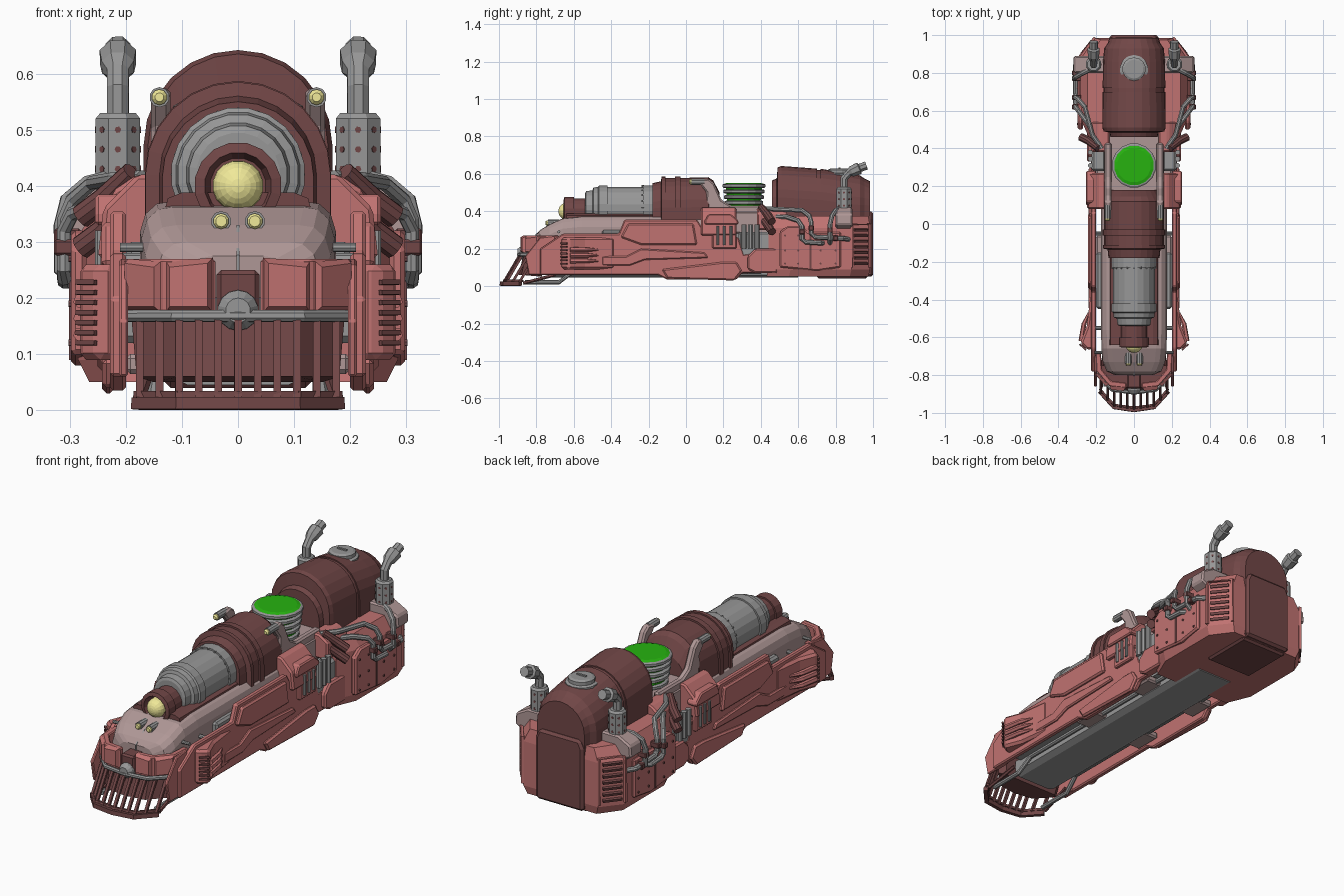
import bpy, bmesh
from math import sin, cos, pi
from mathutils import Vector as V


def material(name, rgb):
    m = bpy.data.materials.new(name)
    m.diffuse_color = (*rgb, 1)
    return m


SALMON = material("salmon", (0.53, 0.17, 0.165))
MAROON = material("maroon", (0.165, 0.062, 0.062))
PINK = material("pale_pink", (0.43, 0.31, 0.305))
GREEN = material("green", (0.02, 0.45, 0.005))
YELLOW = material("lamp_yellow", (0.88, 0.82, 0.32))
GREY = material("steel_grey", (0.31, 0.31, 0.31))


def skin(name, rings, mat=GREY, mirror=False, bevel=0):
    """Closed solid skinned through equal-length rings of points."""
    bm = bmesh.new()
    vs = [[bm.verts.new(p) for p in r] for r in rings]
    n = len(vs[0])
    for a, b in zip(vs, vs[1:]):
        for i in range(n):
            bm.faces.new((a[i], a[(i + 1) % n], b[(i + 1) % n], b[i]))
    bm.faces.new(vs[0])
    bm.faces.new(vs[-1])
    bmesh.ops.recalc_face_normals(bm, faces=bm.faces)
    me = bpy.data.meshes.new(name)
    bm.to_mesh(me)
    bm.free()
    ob = bpy.data.objects.new(name, me)
    bpy.context.collection.objects.link(ob)
    me.materials.append(mat)
    if bevel:
        b = ob.modifiers.new("bevel", 'BEVEL')
        b.width, b.segments, b.limit_method = bevel, 1, 'ANGLE'
    if mirror:
        ob.modifiers.new("mirror", 'MIRROR')
    return ob


def prism(name, pts, axis, a, b, mat=GREY, mirror=False, bevel=0):
    put = {'x': lambda p, t: (t, p[0], p[1]), 'y': lambda p, t: (p[0], t, p[1]),
           'z': lambda p, t: (p[0], p[1], t)}[axis]
    return skin(name, [[put(p, t) for p in pts] for t in (a, b)], mat, mirror, bevel)


def box(name, x, y, z, mat=GREY, mirror=False, bevel=0):
    return prism(name, [(x[0], y[0]), (x[1], y[0]), (x[1], y[1]), (x[0], y[1])], 'z', *z, mat, mirror, bevel)


def turn(name, profile, centre, axis, n=16, mat=GREY, mirror=False):
    """Revolve (position, radius) pairs about an axis through centre."""
    rings = []
    for t, r in profile:
        c = [(r * cos(2 * pi * (i + .5) / n), r * sin(2 * pi * (i + .5) / n)) for i in range(n)]
        rings.append([(centre[0] + u, t, centre[1] + v) if axis == 'y' else
                      (centre[0] + u, centre[1] + v, t) for u, v in c])
    return skin(name, rings, mat, mirror)


def tube(name, path, r, mat=GREY, mirror=False, n=8):
    path = [V(p) for p in path]
    rs = r if isinstance(r, list) else [r] * len(path)
    rings, u = [], V((0.13, 0.27, 0.95))
    for i, p in enumerate(path):
        t = (path[min(i + 1, len(path) - 1)] - path[max(i - 1, 0)]).normalized()
        if i == 0 and abs(t.z) > .8:
            u = V((1, 0.02, 0))
        u = (u - t * u.dot(t)).normalized()
        w = t.cross(u)
        rings.append([p + rs[i] * (u * cos(2 * pi * (k + .5) / n) + w * sin(2 * pi * (k + .5) / n)) for k in range(n)])
    return skin(name, rings, mat, mirror)


def arched(name, stations, base, mat, n=12):
    """Round-topped body through (y, half width, top) stations."""
    rings = []
    for y, w, top in stations:
        arc = [(-w * cos(pi * i / n), y, top - w + w * sin(pi * i / n)) for i in range(n + 1)]
        rings.append([(-w, y, base)] + arc + [(w, y, base)])
    return skin(name, rings, mat)


# Chassis and inner core
prism("chassis_keel", [(-.12, .12), (-.12, .06), (-.09, .045), (.09, .045), (.12, .06), (.12, .12)], 'y', -.74, .6)
box("core_block", (-.15, .15), (-.7, .55), (.11, .3))
box("core_deck", (-.16, .16), (.1, .52), (.28, .4), PINK, bevel=.01)
box("side_tank", (.14, .2), (-.45, -.15), (.2, .3), GREY, True, .01)
for y in (-.55, -.05, .25):
    tube("cross_strut", [(.1, y, .27), (.215, y, .27)], .01, mirror=True)
tube("front_hinge_rod", [(.14, -.68, .29), (.21, -.68, .29)], .008, mirror=True)
tube("lower_pipe", [(.15, -.86, .02), (.15, -.68, .02), (.14, -.6, .08), (.14, .4, .08)], .012, mirror=True)
for y in (-.2, .2):
    box("keel_bracket", (.1, .2), (y, y + .14), (.065, .1), PINK, True, .008)

# Hood with rounded fenders
rings = []
for y, w, top in ((-.8, .1, .275), (-.78, .145, .3), (-.73, .165, .33), (-.66, .172, .362), (-.56, .175, .372), (.12, .175, .372)):
    half = [(w, .2), (w, top - .055), (w - .01, top - .022), (w - .03, top - .004), (w - .055, top)]
    rings.append([(x, y, z) for x, z in half] + [(-x, y, z) for x, z in reversed(half)])
skin("hood", rings, PINK)
prism("boiler_saddle", [(-.135, .34), (-.125, .378), (-.1, .388), (.1, .388), (.125, .378), (.135, .34)], 'y', -.64, -.12, MAROON)
tube("hood_seam", [(0, -.803, .21), (0, -.803, .275), (0, -.732, .328)], .004, GREY, n=4)

# Boiler, headlight and barrel
turn("headlight_housing", [(-.62, .05), (-.655, .06), (-.65, .078), (-.6, .078), (-.6, .07), (-.53, .07)], (0, .40), 'y', 16, MAROON)
turn("headlight", [(-.6, .045)] + [(-.64 - .042 * sin(a * pi / 12), .045 * cos(a * pi / 12) + .0005) for a in range(7)], (0, .40), 'y', 16, YELLOW)
turn("boiler_barrel", [(-.54, .075), (-.535, .088), (-.5, .093), (-.495, .108), (-.47, .112), (-.465, .12), (-.42, .12),
                       (-.42, .112), (-.23, .112), (-.23, .12), (-.17, .12)], (0, .42), 'y', 20)
arched("boiler_shroud", [(-.18, .135, .55), (-.135, .14, .56), (-.13, .165, .585), (-.11, .165, .585), (-.11, .158, .578),
                         (-.06, .158, .578), (-.06, .166, .587), (-.03, .166, .587), (-.03, .158, .578), (.12, .158, .582),
                         (.145, .14, .565), (.18, .12, .5)], .3, MAROON)
for i in range(11):
    a = pi * i / 10
    x, z = .116 * cos(a), .42 + .116 * sin(a)
    tube("barrel_bolt", [(x, -.237, z), (x, -.225, z)], .004, n=6)
turn("nose_lamp", [(-.68, .014), (-.745, .014), (-.75, .01)], (.03, .337), 'y', 10, YELLOW, True)
turn("nose_lamp_rim", [(-.68, .018), (-.738, .018)], (.03, .337), 'y', 10, GREY, True)

# Brackets carrying the upper lamps
prism("lamp_bracket", [(.06, .565), (.12, .575), (.15, .55), (.19, .46), (.24, .43), (.43, .43), (.43, .36), (.1, .36), (.11, .5)],
      'x', .12, .155, PINK, True, .008)
turn("upper_lamp_rim", [(.03, .018), (.1, .018)], (.14, .558), 'y', 10, GREY, True)
turn("upper_lamp", [(.04, .014), (.022, .014), (.015, .008)], (.14, .558), 'y', 10, YELLOW, True)

# Green reactor with stacked rings
turn("reactor_core", [(.4, .085), (.54, .1)], (0, .31), 'z', 16, GREEN)
for z, r in ((.40, .1), (.435, .105), (.465, .11), (.495, .113), (.525, .118)):
    turn("reactor_ring", [(z, r - .008), (z + .005, r), (z + .017, r), (z + .022, r - .008)], (0, .31), 'z', 16)
turn("reactor_lid", [(.53, .106), (.547, .106), (.552, .09)], (0, .31), 'z', 16, GREEN)

# Rear tank
arched("rear_tank", [(.46, .125, .565), (.485, .13, .575), (.49, .16, .635), (.51, .168, .642), (.7, .166, .628), (.7, .161, .622),
                     (.72, .161, .621), (.72, .166, .627), (.86, .164, .605), (.93, .158, .592), (.955, .14, .575),
                     (.985, .13, .56)], .3, MAROON)
turn("tank_hatch", [(.57, .075), (.6, .075), (.605, .062), (.622, .062), (.628, .05)], (0, .82), 'z', 14)
box("hatch_handle", (-.025, .025), (.815, .825), (.626, .634))

# Rear body with chamfered corners, rear door and vents
plan = [(.16, .985), (.205, .985), (.285, .885), (.285, .56), (.23, .44)]
plan += [(-x, y) for x, y in reversed(plan)]
skin("rear_body", [[(x * s, y - d, z) for x, y in plan] for z, s, d in
                   ((.05, .93, .01), (.09, 1, 0), (.31, 1, 0), (.375, .86, .01))], SALMON)
prism("rear_door", [(-.13, .05), (-.13, .36), (-.11, .4), (.11, .4), (.13, .36), (.13, .05)], 'y', .93, 1.0, MAROON, False, .012)
box("rear_underside", (-.13, .13), (.7, .97), (.04, .07), MAROON, bevel=.01)
tube("vent_frame", [(.286, .885, .1), (.286, .885, .33), (.21, .982, .33), (.21, .982, .1)], .009, SALMON, True, 4)
for i in range(7):
    z = .12 + i * .03
    tube("rear_vent_slat", [(.278, .9, z), (.222, .97, z)], .009, MAROON, True, 4)
prism("rear_side_panel", [(.5, .1), (.5, .29), (.54, .32), (.62, .32), (.65, .29), (.83, .29), (.83, .1), (.7, .08)], 'x', .27, .298, SALMON, True, .008)
for y in (.53, .6, .72, .8):
    for z in (.12, .19, .27):
        tube("rear_bolt", [(.29, y, z), (.302, y, z)], .006, MAROON, True, 6)
box("panel_seam", (.29, .301), (.66, .672), (.09, .29), MAROON, True)
prism("rear_shoulder", [(.15, .34), (.15, .42), (.25, .42), (.315, .385), (.32, .33), (.27, .3)], 'y', .8, .89, PINK, True, .008)

# Exhaust stacks with perforated sleeves
turn("exhaust_sleeve", [(.38, .036), (.415, .043), (.52, .043), (.53, .034)], (.214, .845), 'z', 8, GREY, True)
tube("exhaust_pipe", [(.214, .845, .52), (.214, .845, .575), (.214, .87, .603), (.214, .885, .612), (.214, .925, .63), (.214, .93, .632),
                      (.214, .965, .645)], [.021, .021, .021, .031, .035, .024, .024], mirror=True)
for k in range(8):
    c, s = cos(k * pi / 4), sin(k * pi / 4)
    for z in (.43, .465, .5):
        tube("sleeve_hole", [(.214 + .035 * c, .845 + .035 * s, z), (.214 + .0412 * c, .845 + .0412 * s, z)], .006, MAROON, True, 6)

# Pipework on the rear flanks
for path in ([(.17, .4, .415), (.22, .47, .412), (.26, .62, .405), (.295, .66, .375), (.31, .67, .34), (.31, .67, .28), (.31, .69, .262), (.31, .84, .255), (.28, .87, .25)],
             [(.18, .43, .375), (.25, .54, .37), (.295, .6, .35), (.31, .62, .32), (.31, .62, .25), (.31, .64, .235), (.31, .72, .23), (.28, .74, .23)],
             [(.21, .83, .42), (.27, .8, .405), (.305, .78, .375), (.316, .77, .33), (.316, .77, .25), (.28, .77, .22)]):
    tube("flank_pipe", path, .013, mirror=True)
for y, z in ((.67, .31), (.77, .3), (.62, .29), (.8, .256)):
    box("pipe_clamp", (.28, .328), (y - .014, y + .014), (z - .014, z + .014), MAROON, True, .004)

# Middle shoulders and machinery
prism("mid_shoulder", [(.15, .42), (.18, .42), (.24, .36), (.25, .27), (.15, .27)], 'y', .08, .27, SALMON, True, .008)
prism("mid_shoulder_rear", [(.13, .42), (.18, .42), (.225, .39), (.225, .3), (.13, .3)], 'y', .38, .54, SALMON, True, .008)
prism("mid_cowl", [(.1, .35), (.12, .385), (.24, .385), (.28, .35), (.28, .33), (.1, .33)], 'x', .2, .255, SALMON, True, .006)
for z in (.29, .345):
    tube("ram_cylinder", [(.19, .40, z + .08), (.24, .44, z + .03), (.28, .46, z)], [.018, .022, .022], MAROON, True, 10)
box("machinery_block", (.15, .225), (.28, .46), (.12, .29), GREY, True, .012)
for y in (.31, .345, .38):
    tube("machinery_cylinder", [(.23, y, .2), (.23, y, .33)], .014, mirror=True)
box("ladder_plate", (.22, .245), (.14, .27), (.2, .3), SALMON, True, .006)
for y in (.17, .205, .24):
    tube("ladder_rod", [(.247, y, .22), (.247, y, .32)], .008, mirror=True)

# Side armour with raised panels and flared front
prism("side_armour", [(-.78, .06), (-.78, .2), (-.66, .28), (-.36, .28), (-.33, .355), (.06, .355), (.1, .29), (.28, .26), (.31, .17),
                      (.46, .19), (.46, .07), (.3, .07), (.27, .035), (-.1, .035), (-.15, .06)], 'x', .2, .228, SALMON, True, .006)
prism("upper_panel", [(-.35, .26), (-.31, .335), (.04, .335), (.06, .22), (-.24, .22)], 'x', .22, .243, SALMON, True, .008)
prism("lower_rail", [(-.45, .16), (-.32, .16), (-.24, .2), (.1, .18), (.12, .15), (-.22, .14), (-.3, .11), (-.45, .11)], 'x', .22, .24, SALMON, True, .006)
prism("lower_skirt", [(-.1, .04), (-.13, .09), (.2, .13), (.27, .13), (.3, .08), (.26, .03)], 'x', .22, .242, SALMON, True, .008)
prism("rear_link", [(.33, .09), (.33, .16), (.37, .2), (.49, .2), (.49, .07), (.37, .07)], 'x', .21, .25, SALMON, True, .008)
flare = [(.2, -.38), (.23, -.38), (.25, -.54), (.285, -.63), (.25, -.665), (.22, -.665), (.2, -.58)]
prism("flare_plate", flare, 'z', .09, .26, SALMON, True, .012)
for i in range(7):
    z = .12 + i * .018
    tube("flare_vent_slat", [(.287, -.636, z), (.254, -.667, z)], .006, MAROON, True, 4)
for z in (.135, .165, .195):
    tube("flare_fin", [(.28, -.62, z), (.265, -.53, z), (.24, -.47, z)], [.014, .013, .005], SALMON, True, 6)

# Front bumper
bumper = [(.04, -.87), (.13, -.86), (.2, -.78), (.205, -.68), (.175, -.68), (.17, -.77), (.12, -.83), (.04, -.84)]
prism("bumper", bumper, 'z', .165, .27, SALMON, True, .005)
skin("bumper_panel", [[(.045, -.866, .175), (.128, -.858, .175), (.128, -.858, .265), (.045, -.866, .272)],
                      [(.054, -.884, .185), (.122, -.877, .185), (.122, -.877, .255), (.054, -.884, .262)]], SALMON, True)
skin("bumper_side_panel", [[(.138, -.852, .175), (.196, -.786, .175), (.196, -.786, .27), (.138, -.852, .265)],
                           [(.15, -.858, .185), (.202, -.8, .185), (.202, -.8, .262), (.15, -.858, .255)]], SALMON, True)
box("bumper_centre", (-.038, .038), (-.87, -.78), (.17, .25), MAROON, bevel=.008)
turn("coupler_dome", [(-.83, .038), (-.88, .036), (-.9, .022)], (0, .178), 'y', 14)
prism("bumper_cheek", [(-.84, .06), (-.86, .16), (-.78, .26), (-.7, .27), (-.7, .06)], 'x', .196, .212, SALMON, True, .004)


# Cow catcher: rails, sloping bars and backing plate
def rail(s, y0, z):
    half = [(.19 * s, y0 + .1, z), (.11 * s, y0 + .015, z)]
    return half + [(0, y0, z)] + [(-x, y, zz) for x, y, zz in reversed(half)]


def rail_y(x, y0):
    x = abs(x)
    return y0 + .015 * x / .11 if x < .11 else y0 + .015 + .085 * (x - .11) / .08


tube("catcher_top_rail", rail(1.04, -.893, .168), .011)
tube("catcher_low_rail", rail(.96, -.985, .012), .015, MAROON, n=4)
tube("catcher_mid_rail", rail(.96, -.972, .028), .008, MAROON, n=4)
for i in range(11):
    x = -.175 + .035 * i
    tube("catcher_bar", [(x, rail_y(x, -.89), .165), (x, rail_y(x, -.975), .02)], .0095, MAROON, n=4)
skin("catcher_backing", [rail(1, -.87, .165) + [(-.17, -.75, .165), (.17, -.75, .165)],
                         rail(.95, -.895, .06) + [(-.15, -.77, .05), (.15, -.77, .05)]], MAROON)
tube("catcher_brace", [(.175, -.87, .015), (.16, -.7, .06)], .009, MAROON, True, 6)
